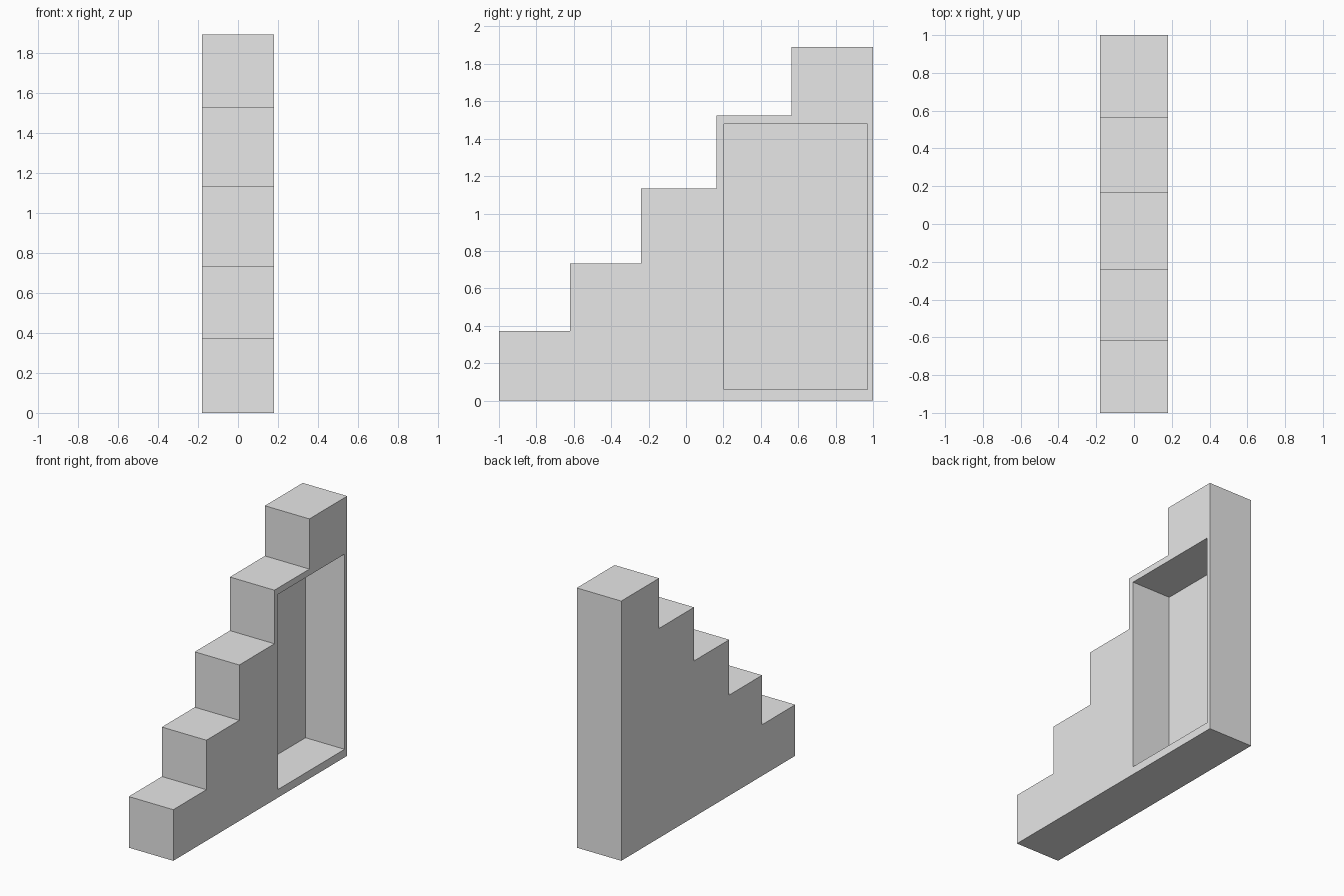
import bpy
import bmesh
from mathutils import Vector

cube = bpy.data.objects.get("Cube")
if cube:
    bpy.data.objects.remove(cube, do_unlink=True)

HALF_WIDTH = 0.179
RECESS_DEPTH = 0.315
# Front edge and top height of each step, front to back
STEPS = [(-1.0, 0.372), (-0.619, 0.732), (-0.241, 1.135), (0.163, 1.525), (0.565, 1.89)]
RECESS = [(0.203, 0.059), (0.97, 0.059), (0.97, 1.479), (0.203, 1.479)]

grey = bpy.data.materials.new("plain_grey")
grey.use_nodes = True
grey.diffuse_color = (0.8, 0.8, 0.8, 1)
grey.node_tree.nodes["Principled BSDF"].inputs["Base Color"].default_value = (0.8, 0.8, 0.8, 1)


def prism(name, profile, x0, x1):
    """Extrude a (y, z) profile along x."""
    bm = bmesh.new()
    face = bm.faces.new([bm.verts.new((x0, y, z)) for y, z in profile])
    out = bmesh.ops.extrude_face_region(bm, geom=[face])
    moved = [g for g in out["geom"] if isinstance(g, bmesh.types.BMVert)]
    bmesh.ops.translate(bm, verts=moved, vec=Vector((x1 - x0, 0, 0)))
    bmesh.ops.recalc_face_normals(bm, faces=bm.faces)
    mesh = bpy.data.meshes.new(name)
    bm.to_mesh(mesh)
    bm.free()
    mesh.materials.append(grey)
    obj = bpy.data.objects.new(name, mesh)
    bpy.context.collection.objects.link(obj)
    return obj


# Stepped block: base line, then back edge, then down the steps
profile = [(-1.0, 0.0), (1.0, 0.0)]
back = 1.0
for front, top in reversed(STEPS):
    profile += [(back, top), (front, top)]
    back = front
stairs = prism("stepped_block", profile, -HALF_WIDTH, HALF_WIDTH)

# Deep rectangular recess in the left side
cutter = prism("recess_cutter", RECESS, HALF_WIDTH - RECESS_DEPTH, HALF_WIDTH + 0.1)
cutter.hide_render = True
cutter.hide_set(True)
cut = stairs.modifiers.new("recess", "BOOLEAN")
cut.operation = "DIFFERENCE"
cut.solver = "EXACT"
cut.object = cutter

# Bake the cut, then drop the helper
bpy.context.view_layer.objects.active = stairs
stairs.select_set(True)
bpy.ops.object.modifier_apply(modifier=cut.name)
bpy.data.objects.remove(cutter, do_unlink=True)
